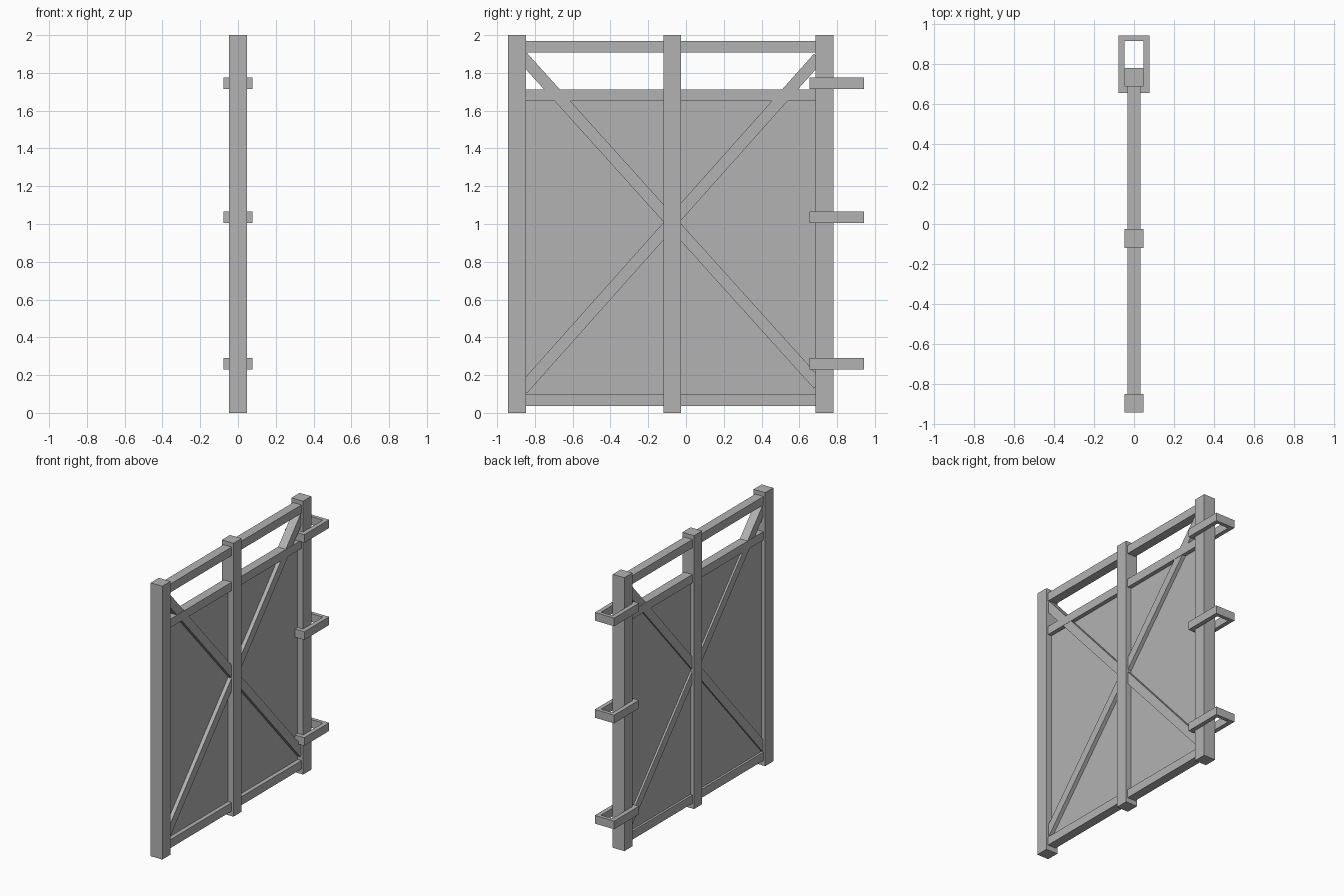
import bpy, math

cube = bpy.data.objects.get("Cube")
if cube:
    bpy.data.objects.remove(cube, do_unlink=True)

# Single plain grey
grey = bpy.data.materials.new("plain_grey")
grey.use_nodes = True
colour = (0.45, 0.45, 0.45, 1)
grey.diffuse_color = colour
grey.node_tree.nodes["Principled BSDF"].inputs["Base Color"].default_value = colour


def box(name, x, y, z):
    """Box from (min, max) pairs on each axis."""
    bpy.ops.mesh.primitive_cube_add(size=1, location=[sum(p) / 2 for p in (x, y, z)])
    ob = bpy.context.object
    ob.name = name
    ob.scale = [p[1] - p[0] for p in (x, y, z)]
    bpy.ops.object.transform_apply(location=False, rotation=False, scale=True)
    ob.data.materials.append(grey)
    return ob


def brace(name, z_front, z_back):
    """Diagonal bar running between the outer posts."""
    y0, y1 = -0.865, 0.70
    length = math.hypot(y1 - y0, z_back - z_front)
    ob = box(name, (-0.031, 0.031), (-length / 2, length / 2), (-0.031, 0.031))
    ob.rotation_euler.x = math.atan2(z_back - z_front, y1 - y0)
    ob.location = (0, (y0 + y1) / 2, (z_front + z_back) / 2)


def bracket(name, z):
    """Rectangular loop around the hinge post, hollow through z."""
    outer = [(-0.078, 0.655), (0.078, 0.655), (0.078, 0.942), (-0.078, 0.942)]
    inner = [(-0.047, 0.686), (0.047, 0.686), (0.047, 0.915), (-0.047, 0.915)]
    verts = [(x, y, h) for h in (z, z + 0.06) for x, y in outer + inner]
    faces = []
    for i in range(4):
        j = (i + 1) % 4
        faces += [(i, j, j + 8, i + 8), (j + 4, i + 4, i + 12, j + 12),
                  (j, i, i + 4, j + 4), (i + 8, j + 8, j + 12, i + 12)]
    mesh = bpy.data.meshes.new(name)
    mesh.from_pydata(verts, [], faces)
    mesh.materials.append(grey)
    bpy.context.collection.objects.link(bpy.data.objects.new(name, mesh))


# Upright posts
for name, y in (("front_post", -0.942), ("middle_post", -0.12), ("hinge_post", 0.686)):
    box(name, (-0.047, 0.047), (y, y + 0.094), (0, 2))

# Horizontal rails
for name, z in (("bottom_rail", 0.037), ("middle_rail", 1.65), ("top_rail", 1.907)):
    box(name, (-0.033, 0.033), (-0.86, 0.70), (z, z + 0.062))

# Thin infill panel
box("panel", (-0.017, 0.003), (-0.86, 0.70), (0.08, 1.67))

# Crossed braces
brace("falling_brace", 1.885, 0.15)
brace("rising_brace", 0.125, 1.88)

# Hinge brackets
for name, z in (("lower_bracket", 0.23), ("centre_bracket", 1.005), ("upper_bracket", 1.715)):
    bracket(name, z)
